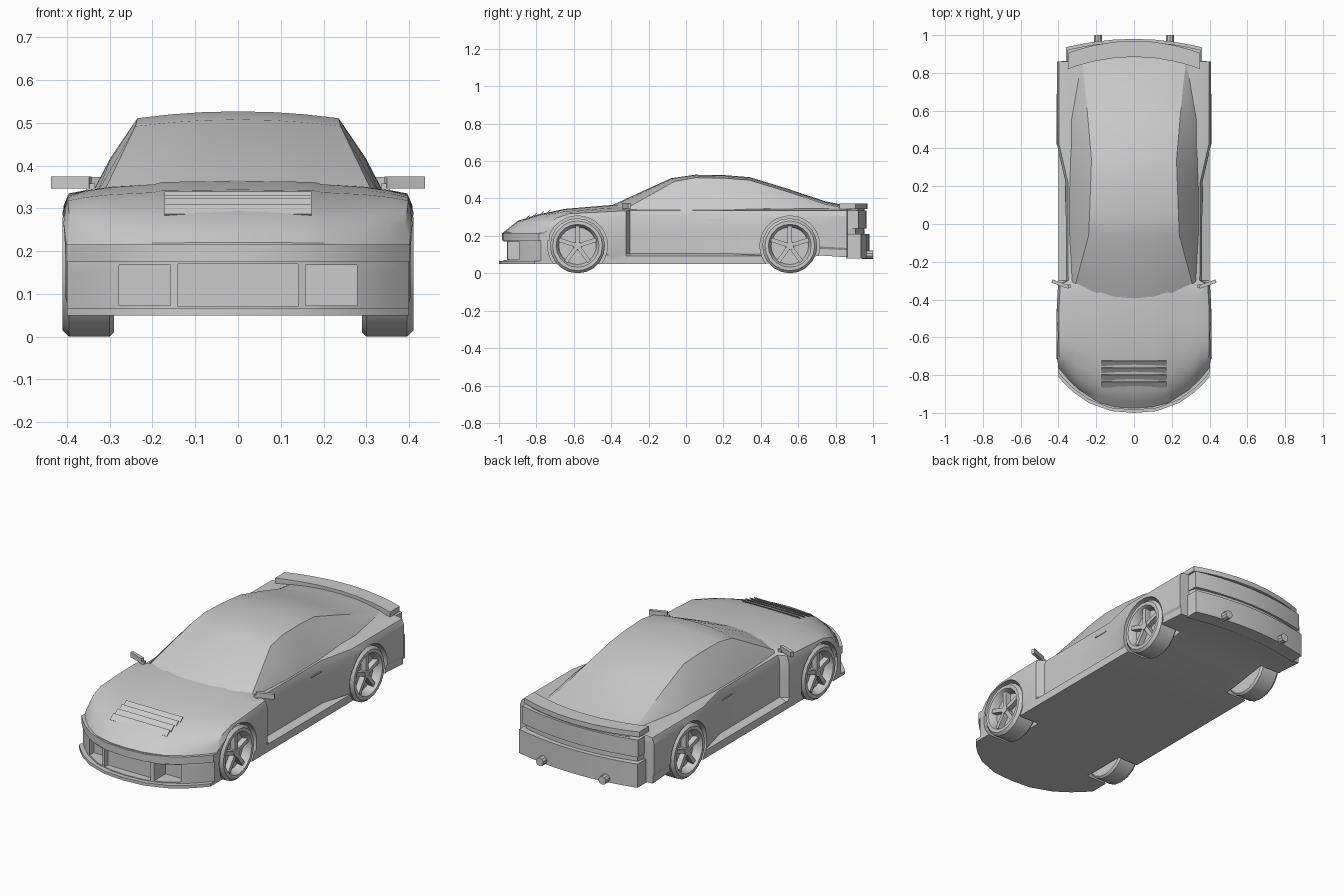
import bpy
import bmesh
import math
from mathutils import Matrix, Vector, Euler

if "Cube" in bpy.data.objects:
    bpy.data.objects.remove(bpy.data.objects["Cube"])

paint = bpy.data.materials.new("light_grey")
paint.use_nodes = True
grey = (0.6, 0.6, 0.6, 1)
paint.diffuse_color = grey
shader = next(n for n in paint.node_tree.nodes if n.type == "BSDF_PRINCIPLED")
shader.inputs["Base Color"].default_value = grey


def finish(name, bm):
    bmesh.ops.recalc_face_normals(bm, faces=bm.faces)
    mesh = bpy.data.meshes.new(name)
    bm.to_mesh(mesh)
    bm.free()
    mesh.materials.append(paint)
    obj = bpy.data.objects.new(name, mesh)
    bpy.context.collection.objects.link(obj)
    return obj


def activate(obj):
    bpy.context.view_layer.update()
    obj.select_set(True)
    bpy.context.view_layer.objects.active = obj


def curve(points, at):
    """Piecewise linear value through (position, value) pairs."""
    if at <= points[0][0]:
        return points[0][1]
    for (a, va), (b, vb) in zip(points, points[1:]):
        if at <= b:
            return va + (vb - va) * (at - a) / (b - a)
    return points[-1][1]


def mix(a, b, t):
    return a + (b - a) * t


def lattice(name, across, along, up, place):
    """Skin of a subdivided block whose points are moved by place()."""
    bm = bmesh.new()
    axes = (across, along, up)
    found = {}

    def vert(index):
        if index not in found:
            values = [axis[i] for axis, i in zip(axes, index)]
            found[index] = bm.verts.new(place(*values))
        return found[index]

    for a in range(3):
        b, c = (a + 1) % 3, (a + 2) % 3
        for end in (0, len(axes[a]) - 1):
            for p in range(len(axes[b]) - 1):
                for q in range(len(axes[c]) - 1):
                    corners = []
                    for dp, dq in ((0, 0), (1, 0), (1, 1), (0, 1)):
                        index = [end] * 3
                        index[b], index[c] = p + dp, q + dq
                        corners.append(vert(tuple(index)))
                    bm.faces.new(corners)
    return finish(name, bm)


def box(name, centre, size, turn=(0, 0, 0)):
    bm = bmesh.new()
    shape = Matrix.LocRotScale(Vector(centre), Euler(turn), Vector(size))
    bmesh.ops.create_cube(bm, size=1, matrix=shape)
    return finish(name, bm)


def cylinder(name, centre, radius, depth, axis, sides):
    bm = bmesh.new()
    shape = Matrix.Translation(centre) @ Matrix.Rotation(math.pi / 2, 4, axis)
    bmesh.ops.create_cone(bm, cap_ends=True, segments=sides, radius1=radius,
                          radius2=radius, depth=depth, matrix=shape)
    return finish(name, bm)


def cut(target, cutter):
    cutter.hide_render = True
    mod = target.modifiers.new("cut", "BOOLEAN")
    mod.operation, mod.solver, mod.object = "DIFFERENCE", "EXACT", cutter
    activate(target)
    bpy.ops.object.modifier_apply(modifier=mod.name)
    bpy.data.objects.remove(cutter)


def mirrored(half):
    return [-f for f in reversed(half) if f > 0] + list(half)


# Lower body: bowed nose and tail, flared fenders, recessed doors
columns = mirrored([0, 0.25, 0.45, 0.5, 0.75, 0.9, 1])
centre_top = [(-0.975, 0.22), (-0.9, 0.28), (-0.8, 0.312), (-0.65, 0.344),
              (-0.4, 0.365), (0.4, 0.36), (0.96, 0.355)]
edge_top = [(-0.975, 0.215), (-0.9, 0.26), (-0.8, 0.295), (-0.65, 0.318),
            (-0.3, 0.335), (0.86, 0.335), (0.95, 0.33)]
crown = [(0, 0), (0.45, 0.1), (0.5, 0.25), (0.75, 0.45), (0.9, 0.7), (1, 1)]
upper_width = [(-0.975, 0.4), (-0.75, 0.41), (-0.45, 0.41), (-0.32, 0.402),
               (-0.3, 0.36), (0.22, 0.362), (0.42, 0.408), (0.86, 0.408),
               (0.864, 0.35), (0.95, 0.34)]
sill_width = [(-0.75, 0.4), (0.86, 0.4), (0.864, 0.345)]
floor = [(0.42, 0.05), (0.72, 0.095), (0.95, 0.08)]


def nose_bow(f, y):
    return 0.2 * min(1, max(0, (-0.6 - y) / 0.375)) * abs(f) ** 2.5


def tail_bow(f, y):
    return -0.05 * min(1, max(0, (y - 0.864) / 0.09)) * f * f


def body_point(f, y, t):
    top = mix(curve(centre_top, y), curve(edge_top, y), curve(crown, abs(f)))
    width = curve(sill_width, y) if t < 0.18 else curve(upper_width, y)
    if t == 1:
        width -= 0.012
    return (f * width, y + nose_bow(f, y) + tail_bow(f, y),
            mix(curve(floor, y), top, t))


stations = [-0.975, -0.94, -0.9, -0.8, -0.65, -0.5, -0.4, -0.32, -0.3, 0,
            0.22, 0.42, 0.6, 0.72, 0.86, 0.864, 0.955]
body = lattice("body", columns, stations, [0, 0.15, 0.2, 0.6, 0.88, 1], body_point)

# Front air intakes, divided by two uprights
cut(body, box("centre_intake", (0, -1, 0.12), (0.28, 0.14, 0.1)))
for side in (-1, 1):
    cut(body, box("side_intake", (side * 0.218, -0.95, 0.12), (0.12, 0.19, 0.095)))

# Wheel wells
axles = {"front": -0.58, "rear": 0.555}
for y in axles.values():
    for side in (-1, 1):
        cut(body, cylinder("wheel_well", (side * 0.4, y, 0.147), 0.16, 0.25, "Y", 28))

# Cabin with raked windscreen, roof and fastback window
roof_height = [(-0.4, 0.362), (-0.08, 0.508), (0.05, 0.527), (0.2, 0.525),
               (0.34, 0.514), (0.55, 0.45), (0.74, 0.386), (0.88, 0.358)]
roof_width = [(-0.4, 0.31), (-0.08, 0.24), (0.34, 0.225), (0.74, 0.26), (0.88, 0.28)]
belt_width = [(-0.4, 0.335), (-0.08, 0.347), (0.55, 0.347), (0.88, 0.3)]


def cabin_point(f, y, t):
    roof = curve(roof_height, y) - 0.016 * f * f
    bow = 0.08 * f * f if y == -0.4 else 0.02 * f * f if y == -0.08 else 0
    half = mix(curve(belt_width, y), curve(roof_width, y), t) + 0.03 * t * (1 - t)
    return f * half, y + bow, mix(0.325, roof, t)


lattice("cabin", mirrored([0, 0.35, 0.65, 1]), [p[0] for p in roof_height],
        [0, 0.5, 1], cabin_point)


# Bowed strips for bumpers, lip, tail lights and spoiler
def strip(name, half, front, back, low, high, bow, power):
    def point(f, y, z):
        return f * half, y + bow * abs(f) ** power, z
    lattice(name, mirrored([0, 0.3, 0.6, 0.8, 0.92, 1]), (front, back),
            (low, high), point)


strip("front_lip", 0.4, -1, -0.93, 0.05, 0.066, 0.19, 2.5)
strip("front_bumper_band", 0.402, -0.985, -0.93, 0.175, 0.216, 0.2, 2.5)
strip("rear_bumper", 0.36, 0.9, 0.98, 0.08, 0.21, -0.045, 2)
strip("tail_light_band", 0.352, 0.9, 0.966, 0.24, 0.335, -0.045, 2)
strip("spoiler", 0.35, 0.885, 0.97, 0.345, 0.373, -0.065, 2)

# Hood louvres
for i in range(4):
    y = -0.85 + 0.037 * i
    box(f"hood_louvre_{i + 1}", (0, y, curve(centre_top, y) + 0.001),
        (0.345, 0.038, 0.004), (math.radians(40), 0, 0))


# Wheels: turned tyre and rim, five spokes and a hub
def wheel(name, side, y):
    bm = bmesh.new()
    outline = [(0.29, 0), (0.29, 0.137), (0.3, 0.147), (0.395, 0.147), (0.41, 0.133),
               (0.41, 0.115), (0.4, 0.108), (0.365, 0.1), (0.365, 0)]
    points = [bm.verts.new((x, 0, r)) for x, r in outline]
    edges = [bm.edges.new(pair) for pair in zip(points, points[1:])]
    bmesh.ops.spin(bm, geom=points + edges, cent=(0, 0, 0), axis=(1, 0, 0),
                   angle=math.tau, steps=20)
    bmesh.ops.remove_doubles(bm, verts=bm.verts, dist=0.0005)
    for i in range(5):
        turn = Matrix.Rotation(math.tau * i / 5, 4, "X")
        spoke = Matrix.Translation((0.382, 0, 0.055)) @ Matrix.Diagonal((0.03, 0.022, 0.1, 1))
        bmesh.ops.create_cube(bm, size=1, matrix=turn @ spoke)
    hub = Matrix.Translation((0.382, 0, 0)) @ Matrix.Rotation(math.pi / 2, 4, "Y")
    bmesh.ops.create_cone(bm, cap_ends=True, segments=10, radius1=0.025,
                          radius2=0.022, depth=0.036, matrix=hub)
    for v in bm.verts:
        v.co = (v.co.x * side, v.co.y + y, v.co.z + 0.147)
    finish(name, bm)


for side, label in ((1, "left"), (-1, "right")):
    for end, y in axles.items():
        wheel(f"{end}_{label}_wheel", side, y)
    # Mirrors, door handles and exhaust tips
    box(f"{label}_mirror", (side * 0.39, -0.318, 0.361), (0.095, 0.018, 0.028),
        (0, 0, side * 0.35))
    box(f"{label}_mirror_stalk", (side * 0.345, -0.33, 0.343), (0.02, 0.02, 0.03))
    box(f"{label}_door_handle", (side * 0.362, 0.16, 0.285), (0.008, 0.085, 0.007))
    cylinder(f"{label}_exhaust", (side * 0.19, 0.97, 0.1), 0.023, 0.06, "X", 10)

for obj in [o for o in bpy.data.objects if o.type == "MESH"]:
    activate(obj)
    bpy.ops.object.shade_smooth_by_angle(angle=math.radians(22))
    obj.select_set(False)
